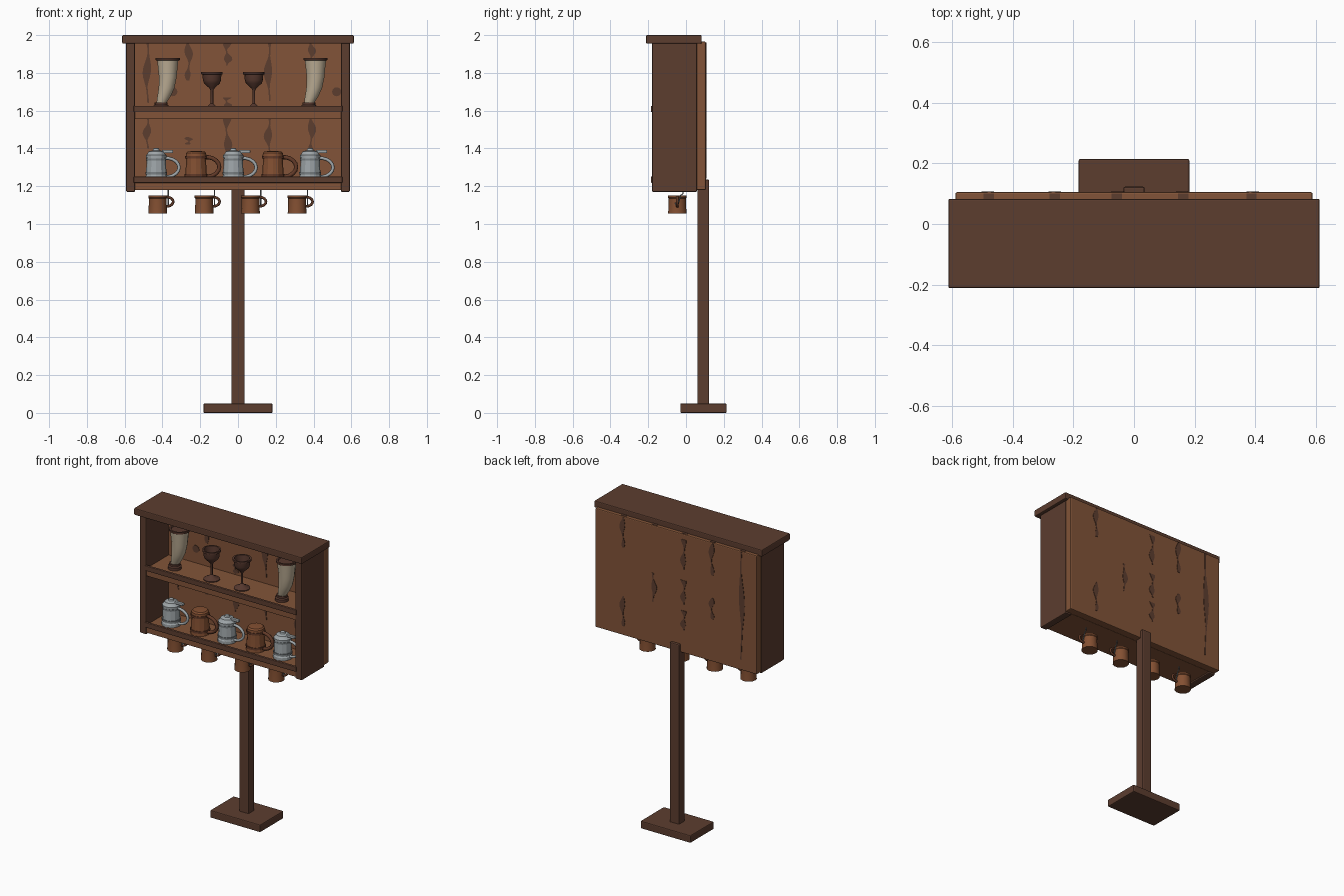
import bpy, bmesh, math
from mathutils import Vector

cube = bpy.data.objects.get("Cube")
if cube:
    bpy.data.objects.remove(cube)


def material(name, *rgb):
    lin = [((c / 255 + 0.055) / 1.055) ** 2.4 for c in rgb] + [1]
    m = bpy.data.materials.new(name)
    m.use_nodes = True
    m.diffuse_color = lin
    m.node_tree.nodes["Principled BSDF"].inputs["Base Color"].default_value = lin
    return m


DARK = material("dark_wood", 92, 61, 47)
WOOD = material("warm_wood", 130, 84, 56)
MUG = material("mug_wood", 132, 80, 50)
TRIM = material("mug_trim", 98, 58, 40)
GOBLET = material("goblet_brown", 86, 56, 46)
SILVER = material("silver", 160, 167, 170)
STEEL = material("steel_bands", 122, 128, 131)
HORN = material("horn_cream", 190, 175, 150)


def finish(name, bm, mat, smooth=None):
    bmesh.ops.recalc_face_normals(bm, faces=bm.faces)
    me = bpy.data.meshes.new(name)
    bm.to_mesh(me)
    bm.free()
    me.materials.append(mat)
    ob = bpy.data.objects.new(name, me)
    bpy.context.collection.objects.link(ob)
    if smooth:
        bpy.ops.object.select_all(action='DESELECT')
        ob.select_set(True)
        bpy.context.view_layer.objects.active = ob
        bpy.ops.object.shade_smooth_by_angle(angle=math.radians(smooth))
    return ob


def box(name, xs, ys, zs, mat, bevel=0.006):
    bm = bmesh.new()
    bmesh.ops.create_cube(bm, size=1)
    for v in bm.verts:
        v.co = [a + (b - a) * (c + 0.5) for (a, b), c in zip((xs, ys, zs), v.co)]
    if bevel:
        bmesh.ops.bevel(bm, geom=bm.edges[:], offset=bevel, segments=2,
                        profile=0.5, affect='EDGES')
    return finish(name, bm, mat)


def loft(name, rings, mat, smooth):
    bm = bmesh.new()
    loops = [[bm.verts.new(p) for p in ring] for ring in rings]
    n = len(loops[0])
    for a, b in zip(loops, loops[1:]):
        for i in range(n):
            j = (i + 1) % n
            bm.faces.new((a[i], a[j], b[j], b[i]))
    bm.faces.new(loops[0])
    bm.faces.new(loops[-1])
    return finish(name, bm, mat, smooth)


def lathe(name, at, profile, mat, sides=16, smooth=40):
    """Turned part from (radius, height) pairs."""
    at = Vector(at)
    ang = [2 * math.pi * i / sides for i in range(sides)]
    return loft(name, [[at + Vector((r * math.cos(t), r * math.sin(t), z)) for t in ang]
                       for r, z in profile], mat, smooth)


def sweep(name, at, path, radii, mat, sides=8):
    """Round tube along a path that lies in an upright plane."""
    at, path = Vector(at), [Vector(p) for p in path]
    side = Vector((0, 1, 0)) if any(p.x for p in path) else Vector((1, 0, 0))
    rings = []
    for i, p in enumerate(path):
        tan = (path[min(i + 1, len(path) - 1)] - path[max(i - 1, 0)]).normalized()
        up = tan.cross(side)
        ang = [2 * math.pi * k / sides for k in range(sides)]
        rings.append([at + p + radii[i] * (side * math.cos(t) + up * math.sin(t))
                      for t in ang])
    return loft(name, rings, mat, 50)


def handle(name, at, width, height, thick, mat):
    """C-shaped grip bulging to +x."""
    arc = [math.radians(a) for a in range(-100, 101, 20)]
    path = [(width * math.cos(t), 0, height / 2 * math.sin(t)) for t in arc]
    sweep(name, at, path, [thick] * len(path), mat)


# Stand and cabinet
box("base", (-0.183, 0.183), (-0.03, 0.215), (0, 0.05), DARK)
box("post", (-0.035, 0.035), (0.06, 0.123), (0.04, 1.235), DARK)
box("roof", (-0.613, 0.613), (-0.212, 0.083), (1.955, 2.0), DARK)
box("back_panel", (-0.59, 0.59), (0.055, 0.105), (1.18, 1.965), WOOD)
for side, s in (("left", 1), ("right", -1)):
    box(side + "_panel", sorted((s * 0.545, s * 0.592)), (-0.18, 0.058), (1.17, 1.96), DARK)
for name, z in (("upper", 1.555), ("lower", 1.18)):
    box(name + "_shelf", (-0.55, 0.55), (-0.176, 0.058), (z, z + 0.052), WOOD, 0.003)
    box(name + "_shelf_lip", (-0.553, 0.553), (-0.186, -0.168), (z + 0.038, z + 0.071), DARK, 0.004)


# Wood grain: thin wavy plates on both faces of the back panel
def grain(name, x, z0, z1, w, y):
    bm = bmesh.new()
    rows, steps = [], 14
    for i in range(steps + 1):
        t = i / steps
        wide = w * (0.55 + 0.45 * math.sin(9 * t + 20 * x)) * (0.35 + 0.65 * min(1, 5 * t))
        mid = x + 0.005 * math.sin(7 * t + 9 * x)
        rows.append([bm.verts.new((mid + s * max(wide, 0.004), y, z0 + (z1 - z0) * t))
                     for s in (-1, 1)])
    for a, b in zip(rows, rows[1:]):
        bm.faces.new((a[0], a[1], b[1], b[0]))
    slab = bmesh.ops.extrude_face_region(bm, geom=bm.faces[:])
    for v in slab["geom"]:
        if isinstance(v, bmesh.types.BMVert):
            v.co.y += 0.004
    finish(name, bm, DARK)


columns = (-0.48, -0.262, -0.057, 0.163, 0.388)
inner = (((1.64, 1.955), (1.4, 1.56)), ((1.76, 1.955), (1.42, 1.46)),
         ((1.84, 1.955), (1.61, 1.67), (1.36, 1.56)),
         ((1.65, 1.955), (1.37, 1.56)), ((1.83, 1.955), (1.37, 1.56)))
outer = (((1.25, 1.96),), ((1.75, 1.96), (1.46, 1.6)),
         ((1.73, 1.93), (1.5, 1.66), (1.33, 1.46)),
         ((1.46, 1.65),), ((1.76, 1.96), (1.24, 1.44)))
for x, front, back in zip(columns, inner, outer):
    for z0, z1 in front:
        grain("inner_grain", x, z0, z1, 0.022, 0.0525)
    for z0, z1 in back:
        grain("outer_grain", x, z0, z1, 0.02, 0.1035)
    box("edge_grain", (x - 0.017, x + 0.017), (0.07, 0.1), (1.962, 1.967), DARK, 0)
for x, z in ((-0.345, 1.7), (0.522, 1.7)):
    knot = lathe("wood_knot", (0, 0, 0), [(0.024, -0.002), (0.024, 0.002)], DARK)
    knot.rotation_euler.x = math.pi / 2
    knot.location = (x, 0.0535, z)

Y = -0.078
UPPER, LOWER = 1.607, 1.232

# Drinking horns on round feet
for x in (-0.372, 0.41):
    at = (x, Y, UPPER)
    lathe("horn_foot", (x - 0.035, Y, UPPER),
          [(0.042, 0), (0.042, 0.018), (0.034, 0.024), (0.034, 0.036)], GOBLET)
    sweep("horn", at,
          [(-0.038, 0, 0.025), (-0.03, 0, 0.05), (-0.018, 0, 0.08), (-0.006, 0, 0.12),
           (0, 0, 0.17), (0, 0, 0.22), (0, 0, 0.265)],
          [0.023, 0.029, 0.036, 0.043, 0.048, 0.053, 0.058], HORN, 14)
    lathe("horn_rim", at, [(0.058, 0.258), (0.064, 0.261), (0.064, 0.273), (0.053, 0.273),
                           (0.05, 0.267)], GOBLET)

# Goblets
for x in (-0.138, 0.084):
    at = (x, Y, UPPER)
    lathe("goblet", at, [(0.007, 0.02), (0.007, 0.1), (0.014, 0.112), (0.042, 0.138),
                         (0.048, 0.155), (0.05, 0.184), (0.057, 0.186), (0.057, 0.198),
                         (0.047, 0.198), (0.042, 0.15), (0.01, 0.125)], GOBLET)
    lathe("goblet_foot", at, [(0.05, 0), (0.05, 0.005), (0.02, 0.019), (0.007, 0.032)], GOBLET)

# Silver tankards with hinged lids
for x in (-0.433, -0.025, 0.382):
    at = (x, Y, LOWER)
    lathe("silver_tankard", at, [(0.059, 0), (0.059, 0.018), (0.055, 0.024), (0.05, 0.118)],
          SILVER, 12, 20)
    for r, z in ((0.058, 0.03), (0.053, 0.104)):
        lathe("tankard_band", at, [(r, z), (r, z + 0.012)], STEEL, 12, 20)
    lathe("tankard_lid", at, [(0.055, 0.118), (0.055, 0.132), (0.048, 0.137), (0.04, 0.152),
                              (0.018, 0.158), (0.014, 0.168), (0.006, 0.171)], SILVER, 12, 30)
    handle("silver_handle", (x + 0.053, Y, LOWER + 0.067), 0.068, 0.1, 0.009, SILVER)
    box("lid_thumb_rest", (x + 0.03, x + 0.09), (Y - 0.01, Y + 0.01),
        (LOWER + 0.143, LOWER + 0.16), SILVER, 0.004)

# Wooden tankards with lids
for x in (-0.222, 0.185):
    at = (x, Y, LOWER)
    lathe("wooden_tankard", at, [(0.06, 0), (0.056, 0.04), (0.052, 0.118)], MUG, 12, 20)
    for r, z in ((0.061, 0.018), (0.058, 0.114)):
        lathe("wooden_band", at, [(r, z), (r, z + 0.014)], TRIM, 12, 20)
    lathe("wooden_lid", at, [(0.055, 0.126), (0.053, 0.143), (0.045, 0.152), (0.02, 0.154)],
          MUG, 12, 30)
    handle("wooden_handle", (x + 0.053, Y, LOWER + 0.07), 0.07, 0.105, 0.011, TRIM)

# Cups hanging on hooks below the cabinet
HY = -0.046
for x in (-0.425, -0.179, 0.066, 0.313):
    at = (x, HY, 1.055)
    lathe("hanging_cup", at, [(0.05, 0), (0.047, 0.05), (0.047, 0.08), (0.05, 0.084),
                              (0.05, 0.095), (0.04, 0.095), (0.038, 0.012)], MUG, 14, 30)
    handle("cup_handle", (x + 0.046, HY, 1.118), 0.036, 0.05, 0.007, TRIM)
    sweep("cup_hook", (x + 0.055, HY, 1.1),
          [(0, 0.03, 0.085), (0, 0.03, 0.06), (0, 0.018, 0.052), (0, 0.012, 0.03),
           (0, 0.004, 0.004), (0, -0.006, 0), (0, -0.012, 0.012)],
          [0.0035] * 7, STEEL, 6)
